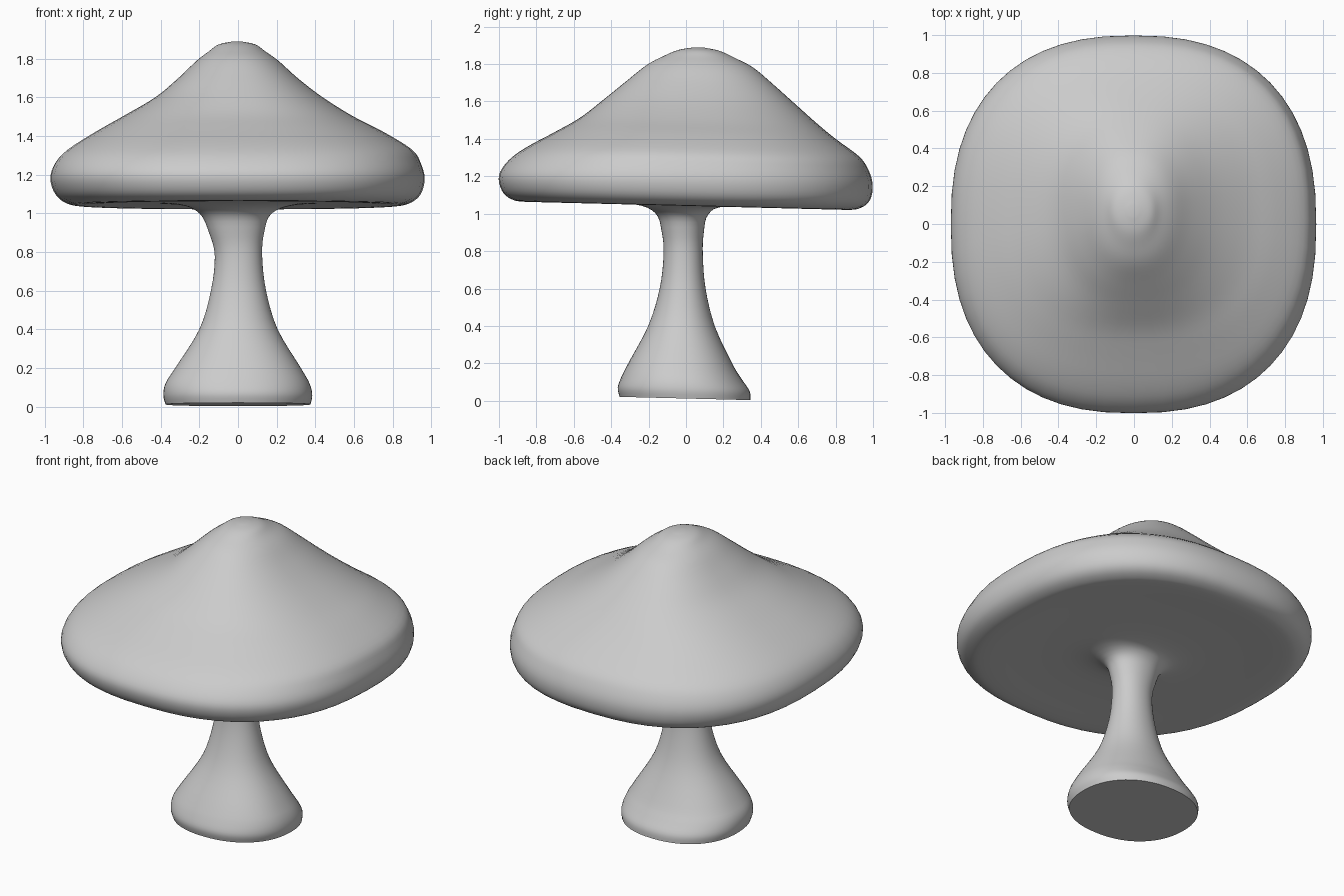
import bpy, bmesh, math

if "Cube" in bpy.data.objects:
    bpy.data.objects.remove(bpy.data.objects["Cube"])

SEG, STEPS = 56, 4

# rings from crown to foot: z, left x, right x, front y, back y, squareness
RINGS = [
    (1.89, -.03, .02, .04, .10, 2.0),
    (1.875, -.10, .09, -.04, .18, 2.0),
    (1.84, -.15, .14, -.12, .26, 2.1),
    (1.79, -.215, .21, -.21, .36, 2.2),
    (1.70, -.31, .31, -.32, .47, 2.3),
    (1.60, -.43, .44, -.44, .585, 2.3),
    (1.50, -.60, .60, -.565, .70, 2.4),
    (1.42, -.74, .755, -.70, .80, 2.4),
    (1.33, -.88, .90, -.86, .925, 2.4),
    (1.26, -.945, .945, -.95, .975, 2.4),
    (1.18, -.97, .965, -1.0, .998, 2.4),
    (1.10, -.945, .945, -.985, .985, 2.4),
    (1.055, -.89, .89, -.935, .935, 2.4),
    (1.042, -.80, .80, -.85, .85, 2.4),
    (1.05, -.55, .55, -.60, .58, 2.3),
    (1.045, -.31, .31, -.29, .22, 2.2),
    (1.00, -.20, .175, -.165, .12, 2.1),
    (.90, -.15, .135, -.13, .095, 2.1),
    (.78, -.12, .125, -.12, .09, 2.1),
    (.60, -.14, .145, -.14, .105, 2.1),
    (.40, -.20, .205, -.20, .155, 2.1),
    (.20, -.325, .325, -.305, .25, 2.2),
    (.12, -.375, .37, -.345, .30, 2.2),
    (.06, -.386, .384, -.365, .34, 2.2),
    (.012, -.375, .375, -.355, .345, 2.2),
]


def catmull(p0, p1, p2, p3, t):
    return [.5 * (2 * b + (c - a) * t + (2 * a - 5 * b + 4 * c - d) * t * t
                  + (3 * b - a - 3 * c + d) * t ** 3)
            for a, b, c, d in zip(p0, p1, p2, p3)]


def ring_points(z, xl, xr, yf, yb, n):
    pts = []
    for i in range(SEG):
        a = 2 * math.pi * i / SEG
        c, s = math.cos(a), math.sin(a)
        x = (xl + xr) / 2 + (xr - xl) / 2 * math.copysign(abs(c) ** (2 / n), c)
        y = (yf + yb) / 2 + (yb - yf) / 2 * math.copysign(abs(s) ** (2 / n), s)
        # whole form leans slightly down toward the back
        pts.append((x, y, z - .025 * y))
    return pts


# smooth interpolated ring list
last = len(RINGS) - 1
rows = []
for i in range(last):
    p = [RINGS[max(0, min(last, i + k))] for k in (-1, 0, 1, 2)]
    rows += [catmull(*p, j / STEPS) for j in range(STEPS)]
rows.append(RINGS[-1])

# loft cap and stem as one continuous skin, closed at both ends
bm = bmesh.new()
loops = [[bm.verts.new(co) for co in ring_points(*r)] for r in rows]
for up, down in zip(loops, loops[1:]):
    for i in range(SEG):
        j = (i + 1) % SEG
        bm.faces.new((up[i], down[i], down[j], up[j]))
bm.faces.new(loops[0])
bm.faces.new(loops[-1][::-1])
bmesh.ops.recalc_face_normals(bm, faces=bm.faces)

mesh = bpy.data.meshes.new("mushroom")
bm.to_mesh(mesh)
bm.free()
mushroom = bpy.data.objects.new("mushroom", mesh)
bpy.context.collection.objects.link(mushroom)
bpy.context.view_layer.objects.active = mushroom
mushroom.select_set(True)
bpy.ops.object.shade_smooth_by_angle(angle=math.radians(50))
